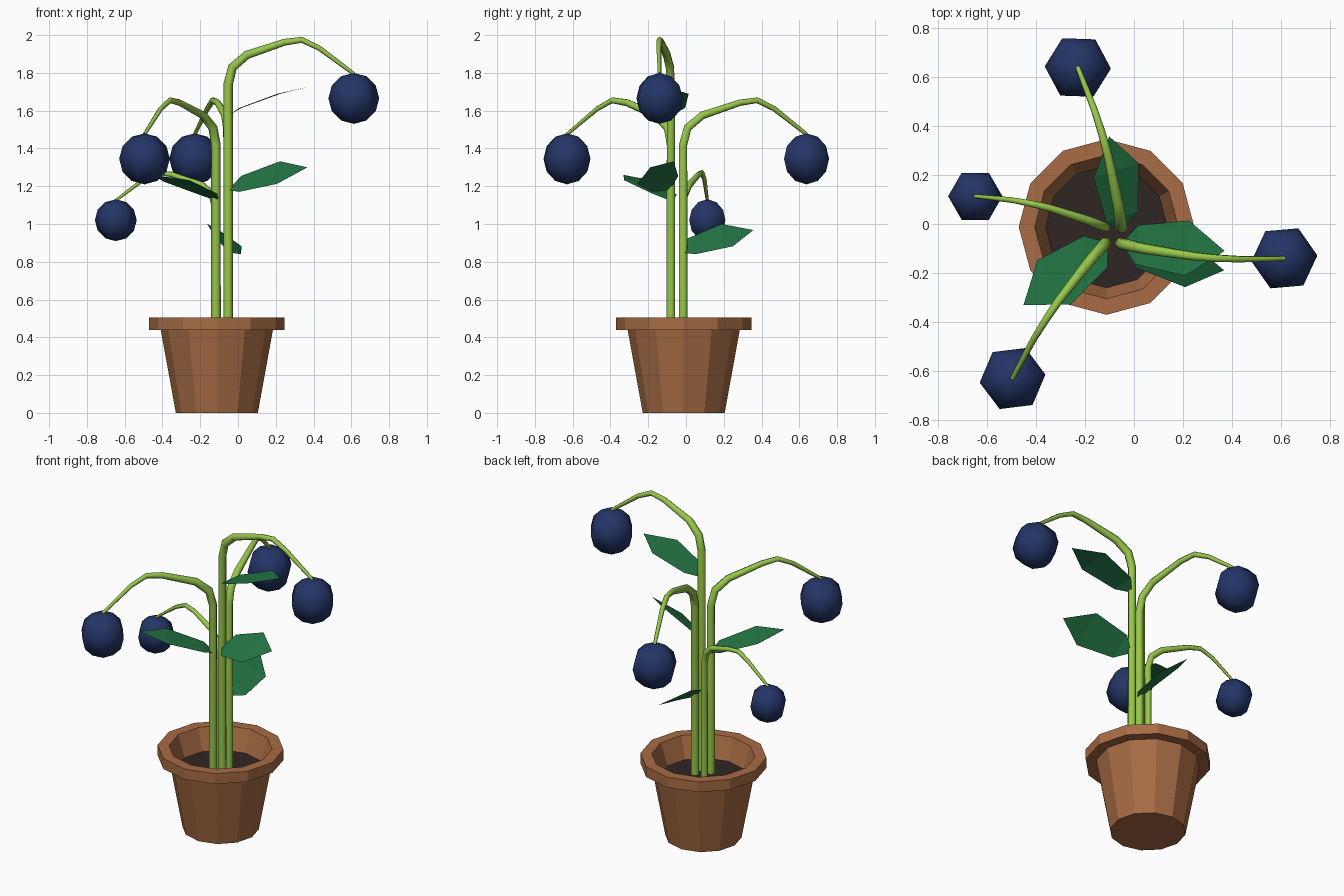
import bpy, bmesh, math
from mathutils import Vector

if "Cube" in bpy.data.objects:
    bpy.data.objects.remove(bpy.data.objects["Cube"])


def material(name, rgb):
    m = bpy.data.materials.new(name)
    m.diffuse_color = (*rgb, 1)
    m.use_nodes = True
    m.node_tree.nodes["Principled BSDF"].inputs["Base Color"].default_value = m.diffuse_color
    return m


TERRACOTTA = material("terracotta", (0.39, 0.15, 0.058))
SOIL = material("soil", (0.03, 0.018, 0.018))
STEM = material("stem green", (0.31, 0.57, 0.07))
LEAF = material("leaf green", (0.017, 0.18, 0.06))
BERRY = material("berry blue", (0.017, 0.036, 0.135))


def finish(name, bm, mat, smooth=False):
    me = bpy.data.meshes.new(name)
    for f in bm.faces:
        f.smooth = smooth
    bm.to_mesh(me)
    bm.free()
    me.materials.append(mat)
    ob = bpy.data.objects.new(name, me)
    bpy.context.collection.objects.link(ob)
    return ob


def lathe(name, profile, mat, cx, cy, sides=12):
    """Closed-ended surface of revolution through (radius, z) points."""
    bm = bmesh.new()
    rings = []
    for r, z in profile:
        rings.append([bm.verts.new((cx + r * math.cos(i * math.tau / sides),
                                    cy + r * math.sin(i * math.tau / sides), z))
                      for i in range(sides)])
    for a, b in zip(rings, rings[1:]):
        for i in range(sides):
            j = (i + 1) % sides
            bm.faces.new((a[i], a[j], b[j], b[i]))
    bm.faces.new(rings[0][::-1])
    if len(rings) > 1:
        bm.faces.new(rings[-1])
    return finish(name, bm, mat)


# Pot with overhanging rim, and soil
CX, CY = -0.112, -0.012
lathe("pot", [(0.217, 0), (0.297, 0.44), (0.358, 0.44), (0.358, 0.505),
              (0.293, 0.505), (0.246, 0.365)], TERRACOTTA, CX, CY)
lathe("soil", [(0.22, 0.36), (0.248, 0.372)], SOIL, CX, CY)

# Arch of a stem: (fraction of reach, fraction of height above the straight part)
ARCH = [(0, 0), (0.035, 0.09), (0.15, 0.155), (0.45, 0.222),
        (0.59, 0.235), (0.73, 0.19), (1, 0.055)]


def stem(name, base, tip, z_bend, scale):
    b, t = Vector((*base, 0)), Vector((*tip, 0))
    d = t - b
    right = Vector((d.y, -d.x, 0)).normalized()
    pts = [(Vector((*base, 0.36)), 0.026 * scale)]
    for s, h in ARCH:
        p = b + d * s + right * (0.1 * s * (1 - s))
        p.z = z_bend + h * scale
        pts.append((p, (0.025 - 0.015 * s) * scale))
    cu = bpy.data.curves.new(name, "CURVE")
    cu.dimensions = "3D"
    cu.bevel_depth = 1
    cu.bevel_resolution = 1
    cu.use_fill_caps = True
    sp = cu.splines.new("POLY")
    sp.points.add(len(pts) - 1)
    for q, (p, r) in zip(sp.points, pts):
        q.co = (*p, 1)
        q.radius = r
    sp.use_smooth = True
    cu.materials.append(STEM)
    ob = bpy.data.objects.new(name, cu)
    bpy.context.collection.objects.link(ob)
    bpy.ops.object.select_all(action="DESELECT")
    bpy.context.view_layer.objects.active = ob
    ob.select_set(True)
    bpy.ops.object.convert(target="MESH")


def berry(name, centre, r, turn):
    bm = bmesh.new()
    bmesh.ops.create_uvsphere(bm, u_segments=6, v_segments=6, radius=r)
    ob = finish(name, bm, BERRY, True)
    ob.location = centre
    ob.rotation_euler.z = math.radians(turn)


# Four drooping stems, each carrying one berry
# place, stem base, berry centre, bend height, scale, berry turn
STEMS = [("right", (-0.052, -0.08), (0.613, -0.14, 1.665), 1.74, 1, 35),
         ("front", (-0.117, -0.08), (-0.495, -0.63, 1.345), 1.42, 1, 37),
         ("back", (-0.052, -0.015), (-0.229, 0.638, 1.345), 1.42, 1, 28),
         ("left", (-0.117, -0.015), (-0.647, 0.113, 1.02), 1.08, 0.82, 30)]
for place, base, c, bend, k, turn in STEMS:
    stem(place + "_stem", base, c[:2], bend, k)
    berry(place + "_berry", c, 0.135 * k, turn)


def leaf(name, base, azimuth, reach, rise, roll):
    a, ro = math.radians(azimuth), math.radians(roll)
    axis = Vector((reach * math.cos(a), reach * math.sin(a), rise))
    left = Vector((-math.sin(a), math.cos(a), 0))
    up = axis.cross(left).normalized()
    side = left * math.cos(ro) + up * math.sin(ro)
    normal = axis.cross(side).normalized()
    o = Vector(base)
    bm = bmesh.new()

    def v(s, w, lift=0):
        return bm.verts.new(o + axis * s + side * w + normal * lift)
    root, tip = v(0, 0), v(1, 0)
    l1, r1 = v(0.16, 0.08, 0.016), v(0.16, -0.08, 0.016)
    l2, r2 = v(0.65, 0.113, 0.018), v(0.65, -0.113, 0.018)
    for f in ((root, r1, l1), (l1, r1, r2, l2), (l2, r2, tip)):
        bm.faces.new(f)
    finish(name, bm, LEAF)


# Four pointed leaves
leaf("upper_right_leaf", (-0.05, -0.08, 1.575), -4, 0.42, 0.15, 0)
leaf("lower_right_leaf", (-0.05, -0.085, 1.18), -14, 0.43, 0.12, 33)
leaf("front_leaf", (-0.105, -0.075, 1.12), 216.5, 0.43, 0.14, 2)
leaf("back_leaf", (-0.05, -0.03, 0.85), 97.5, 0.39, 0.118, 33)
